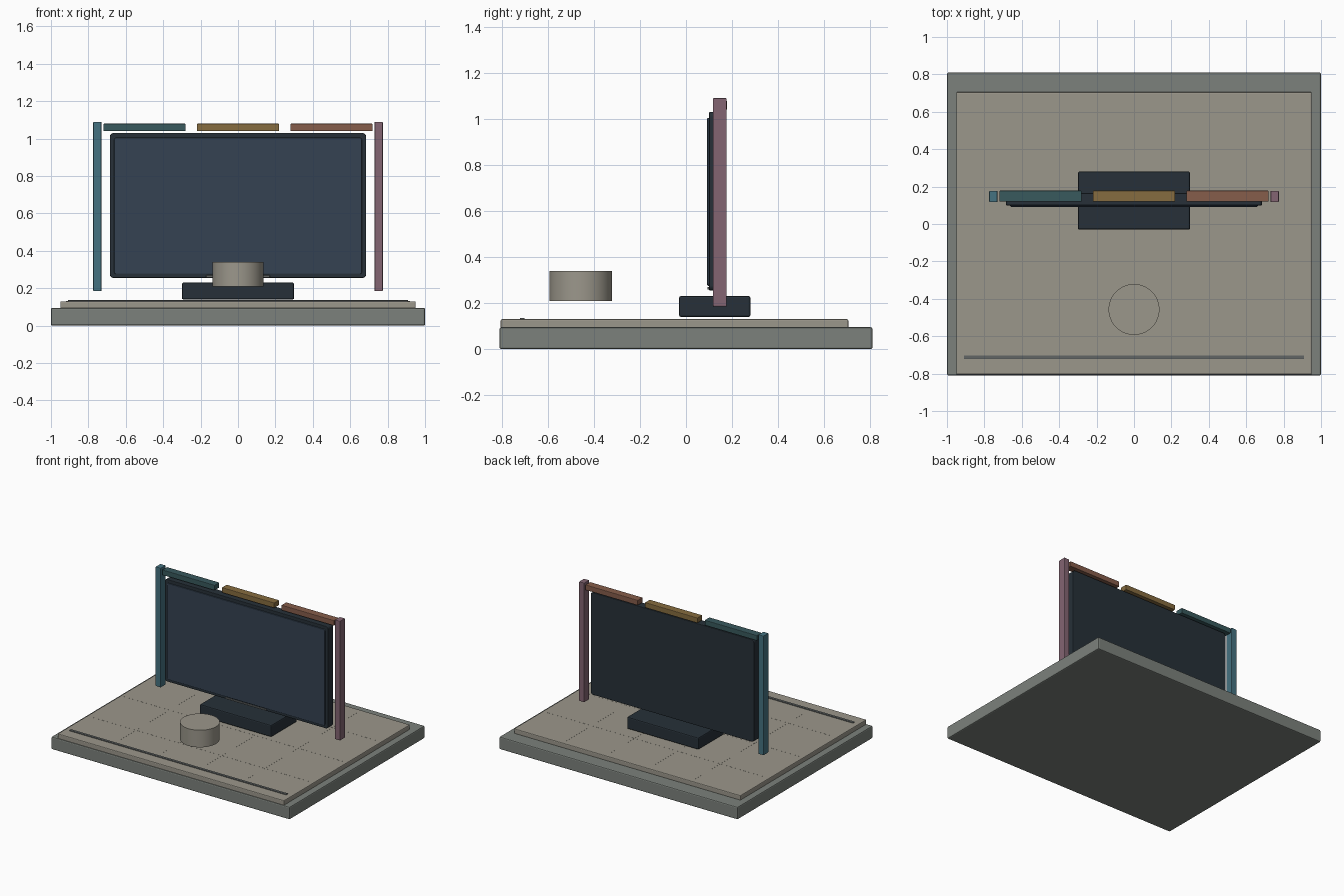
import bpy

if "Cube" in bpy.data.objects:
    bpy.data.objects.remove(bpy.data.objects["Cube"])


def finish(o, name, mat, bevel=0.0, segs=2):
    o.name = name
    o.data.materials.append(mat)
    if bevel:
        m = o.modifiers.new("bevel", 'BEVEL')
        m.width, m.segments = bevel, segs
        m.limit_method = 'ANGLE'
    return o


def box(name, x, y, z, mat, bevel=0.004):
    """Box from three (min, max) ranges."""
    r = (x, y, z)
    bpy.ops.mesh.primitive_cube_add(size=1, location=[(a + b) / 2 for a, b in r])
    o = bpy.context.object
    o.scale = [b - a for a, b in r]
    bpy.ops.object.transform_apply(location=False, rotation=False, scale=True)
    return finish(o, name, mat, bevel)


def panel(name, x, y, z, mat, radius):
    """Upright panel with rounded corners in the x-z plane."""
    o = box(name, x, y, z, mat, 0)
    m = o.modifiers.new("corners", 'BEVEL')
    m.limit_method = 'WEIGHT'
    m.width, m.segments = radius, 4
    w = o.data.attributes.new("bevel_weight_edge", 'FLOAT', 'EDGE')
    for e in o.data.edges:
        a, b = (o.data.vertices[i].co for i in e.vertices)
        if abs(a.y - b.y) > 1e-5:
            w.data[e.index].value = 1.0
    e = o.modifiers.new("edge", 'BEVEL')
    e.limit_method, e.width, e.segments = 'ANGLE', 0.004, 2
    e.angle_limit = 1.0
    return o


def material(name, r, g, b):
    m = bpy.data.materials.new(name)
    m.diffuse_color = (r, g, b, 1)
    m.use_nodes = True
    m.node_tree.nodes["Principled BSDF"].inputs["Base Color"].default_value = m.diffuse_color
    return m


stone = material("stone", 0.20, 0.22, 0.20)
sand = material("sand", 0.33, 0.31, 0.26)
dark = material("dark", 0.02, 0.03, 0.04)
glass = material("glass", 0.035, 0.055, 0.085)
line = material("line", 0.12, 0.13, 0.13)
teal = material("teal", 0.04, 0.10, 0.11)
blue = material("blue", 0.06, 0.17, 0.22)
gold = material("gold", 0.24, 0.15, 0.05)
rust = material("rust", 0.24, 0.11, 0.07)
plum = material("plum", 0.23, 0.13, 0.17)

# Base slab and desk mat
box("base_slab", (-1, 1), (-0.81, 0.81), (0, 0.095), stone, 0.008)
box("desk_mat", (-0.95, 0.95), (-0.805, 0.705), (0.09, 0.13), sand, 0.006)

# Front rail and nearly flush mat seams
box("front_rail", (-0.91, 0.91), (-0.722, -0.702), (0.126, 0.136), line, 0.002)
for i, x in enumerate((-0.54, -0.18, 0.18, 0.54)):
    box(f"seam_long_{i}", (x - 0.002, x + 0.002), (-0.64, 0.66), (0.126, 0.1305), sand, 0)
for i, y in enumerate((-0.45, -0.05, 0.36)):
    box(f"seam_cross_{i}", (-0.92, 0.92), (y - 0.002, y + 0.002), (0.126, 0.1305), sand, 0)

# Screen and its foot
box("screen_foot", (-0.3, 0.3), (-0.03, 0.28), (0.14, 0.23), dark, 0.008)
panel("screen_body", (-0.685, 0.685), (0.1, 0.165), (0.255, 1.03), dark, 0.02)
panel("screen_glass", (-0.662, 0.662), (0.092, 0.105), (0.275, 1.005), glass, 0.012)
box("screen_chin", (-0.17, 0.17), (0.094, 0.105), (0.258, 0.27), line, 0.002)

# Coloured frame around the screen
for name, x, mat in (("left", -0.5, teal), ("middle", 0, gold), ("right", 0.5, rust)):
    box(f"top_bar_{name}", (x - 0.22, x + 0.22), (0.12, 0.178), (1.04, 1.08), mat)
for name, x, mat in (("left", -0.752, blue), ("right", 0.752, plum)):
    box(f"side_post_{name}", (x - 0.022, x + 0.022), (0.117, 0.177), (0.185, 1.09), mat)

# Control knob floating above the mat
bpy.ops.mesh.primitive_cylinder_add(vertices=64, radius=0.136, depth=0.13,
                                    location=(0, -0.457, 0.275))
finish(bpy.context.object, "control_knob", sand)
bpy.ops.object.shade_smooth_by_angle()
